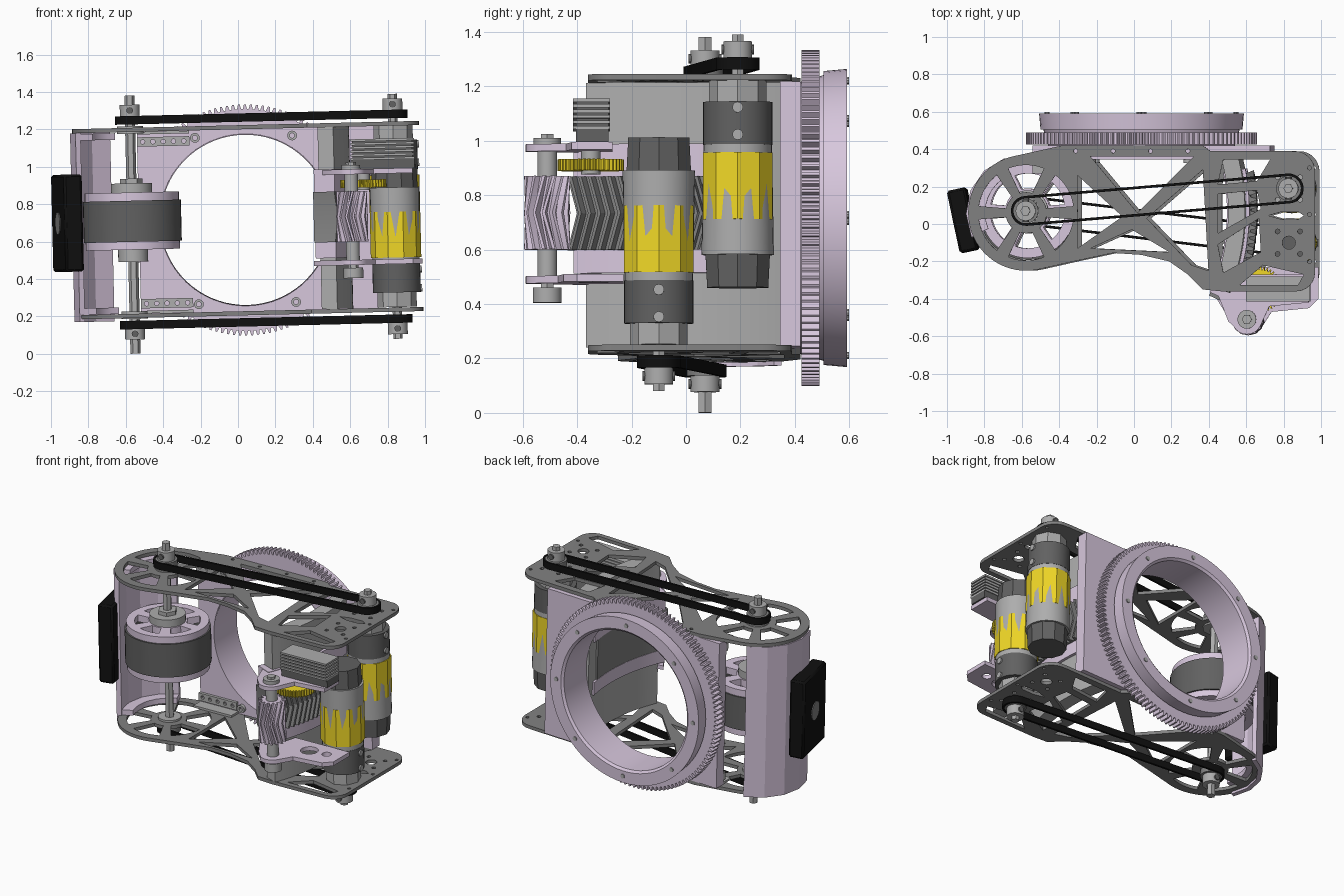
import bpy, bmesh
from math import sin, cos, pi, radians, degrees, atan2
from mathutils import Matrix

if "Cube" in bpy.data.objects:
    bpy.data.objects.remove(bpy.data.objects["Cube"])


def material(name, r, g, b):
    m = bpy.data.materials.new(name)
    m.diffuse_color = (r, g, b, 1)
    m.use_nodes = True
    m.node_tree.nodes["Principled BSDF"].inputs["Base Color"].default_value = m.diffuse_color
    return m


LILAC = material("lilac", .68, .57, .72)
YELLOW = material("yellow", .87, .68, .02)
BLACK = material("black", .005, .005, .005)
DARK = material("dark_grey", .12, .12, .12)
PLATE = material("plate_grey", .22, .22, .22)
LIGHT = material("light_grey", .42, .42, .42)
SWAP = {'Z': lambda p: p, 'Y': lambda p: (p[0], p[2], p[1]), 'X': lambda p: (p[2], p[0], p[1])}


def finish(name, me, mat, axis):
    bm = bmesh.new()
    bm.from_mesh(me)
    for v in bm.verts:
        v.co = SWAP[axis](tuple(v.co))
    bmesh.ops.remove_doubles(bm, verts=bm.verts, dist=1e-5)
    bmesh.ops.recalc_face_normals(bm, faces=bm.faces)
    bm.to_mesh(me)
    bm.free()
    ob = bpy.data.objects.new(name, me)
    bpy.context.collection.objects.link(ob)
    me.materials.clear()
    me.materials.append(mat)
    return ob


def loft(name, rings, mat, axis='Z', closed=False):
    n, k = len(rings[0]), len(rings)
    faces = [(i * n + j, i * n + (j + 1) % n, (i + 1) % k * n + (j + 1) % n, (i + 1) % k * n + j)
             for i in range(k if closed else k - 1) for j in range(n)]
    if not closed:
        faces += [tuple(range(n)), tuple(range((k - 1) * n, k * n))]
    me = bpy.data.meshes.new(name)
    me.from_pydata([p for r in rings for p in r], [], faces)
    return finish(name, me, mat, axis)


def arc(cx, cy, r, d0, d1, n):
    return [(cx + r * cos(radians(d0 + (d1 - d0) * i / n)), cy + r * sin(radians(d0 + (d1 - d0) * i / n)))
            for i in range(n + 1)]


def circle(cx, cy, r, n=32):
    return arc(cx, cy, r, 0, 360, n)[:-1]


def at(pts, z):
    return [(x, y, z) for x, y in pts]


def cyl(name, x, y, z0, z1, r, mat=LIGHT, axis='Z', n=32, r1=None):
    return loft(name, [at(circle(x, y, r, n), z0), at(circle(x, y, r1 or r, n), z1)], mat, axis)


def prism(name, outline, z0, z1, mat, axis='Z', holes=()):
    if not holes:
        return loft(name, [at(outline, z0), at(outline, z1)], mat, axis)
    cu = bpy.data.curves.new(name, 'CURVE')
    cu.dimensions, cu.fill_mode, cu.extrude = '2D', 'BOTH', (z1 - z0) / 2
    for pts in [outline, *holes]:
        s = cu.splines.new('POLY')
        s.points.add(len(pts) - 1)
        for p, (x, y) in zip(s.points, pts):
            p.co = (x, y, 0, 1)
        s.use_cyclic_u = True
    tmp = bpy.data.objects.new("tmp", cu)
    bpy.context.collection.objects.link(tmp)
    bpy.context.view_layer.update()
    me = bpy.data.meshes.new_from_object(tmp.evaluated_get(bpy.context.evaluated_depsgraph_get()))
    bpy.data.objects.remove(tmp)
    me.transform(Matrix.Translation((0, 0, (z0 + z1) / 2)))
    return finish(name, me, mat, axis)


def box(name, x0, x1, y0, y1, z0, z1, mat):
    return prism(name, [(x0, y0), (x1, y0), (x1, y1), (x0, y1)], z0, z1, mat)


def wedges(cx, cy, r0, r1, n, span):
    return [arc(cx, cy, r0, a - span * .4, a + span * .4, 4) + arc(cx, cy, r1, a + span / 2, a - span / 2, 8)
            for a in (360 * i / n + 30 for i in range(n))]


def sector(cx, cy, r0, r1, d0, d1, n=24):
    return arc(cx, cy, r0, d0, d1, n) + arc(cx, cy, r1, d1, d0, n)


def tooth_angles(teeth, step, depth, r):
    return [((i + f) * step, r - d) for i in range(teeth) for f, d in ((0, depth), (.3, depth), (.5, 0), (.8, 0))]


def gear(name, cx, cy, r, depth, hole, teeth, levels, mat, axis='Z'):
    pts = tooth_angles(teeth, 2 * pi / teeth, depth, r)
    rings = [[(cx + q * cos(a + t), cy + q * sin(a + t), z) for a, q in pts] for z, t in levels]
    rings += [[(cx + hole * cos(a), cy + hole * sin(a), z) for a, q in pts] for z in (levels[-1][0], levels[0][0])]
    return loft(name, rings, mat, axis, closed=True)


def collar(name, x, y, z0, z1):
    cyl(name, x, y, z0, z1, .053)
    cyl(name + "_screw", x, (z0 + z1) / 2, y - .06, y + .06, .018, DARK, 'Y', 12)


RX, RY = -.565, .07                      # roller shaft, also the hood centre
MOTORS = [("rear", .84, .19), ("front", .84, -.10)]

# top and bottom truss plates
outline = [(-.37, .42), (.38, .42), (.42, .39), (.84, .39)] + arc(.87, .28, .11, 75, 0, 6) + \
    arc(.88, -.26, .10, 0, -90, 6) + [(.48, -.36), (.38, -.35), (.30, -.27), (.20, -.20), (.05, -.165),
    (-.10, -.155), (-.31, -.2)] + arc(RX, .06, .31, -75, -260, 30)
holes = [[(-.22, .36), (.33, .36), (.03, .06)], [(-.29, .26), (-.05, .04), (-.29, -.13)],
         [(-.22, -.13), (0, -.03), (.20, -.15)], [(.08, .03), (.38, .29), (.41, -.25), (.32, -.22)],
         [(.49, .345), (.74, .345), (.67, .23), (.46, .21)], [(.46, .16), (.67, .18), (.69, .08), (.46, -.05)],
         [(.46, -.11), (.68, .03), (.69, -.15), (.49, -.26)], [(.58, -.325), (.89, -.325), (.92, -.27), (.70, -.22)],
         [(.73, .045), (.80, .065), (.89, .065), (.92, .045), (.89, .025), (.80, .025)]]
holes += wedges(RX, .06, .11, .255, 6, 44) + [circle(RX, RY, .04, 16)]
for _, mx, my in MOTORS:
    holes += [circle(mx, my, .035, 16)] + [circle(*p, .013, 8) for p in arc(mx, my, .085, 45, 315, 3)]
holes += [circle(x, .39, .011, 8) for x in (-.3, -.1, .1, .3)] + [circle(.95, y, .011, 8) for y in (-.2, .05, .3)]
prism("top_plate", outline, 1.20, 1.222, PLATE, holes=holes)
prism("bottom_plate", outline, .205, .227, PLATE, holes=holes)

# back frame, ring gear and flanged tube
GX, GZ = .04, .715
prism("back_frame", [(-.53, .227), (.74, .227), (.74, 1.2), (-.53, 1.2)], .345, .42, LILAC, 'Y',
      [circle(GX, GZ, .46, 64)])
gear("ring_gear", GX, GZ, .618, .025, .46, 120, [(.425, 0), (.49, 0)], LILAC, 'Y')
tube = [(.455, .345), (.50, .42), (.525, .505), (.54, .505), (.548, .592), (.47, .592), (.455, .58)]
loft("flange_tube", [at(circle(GX, GZ, r, 72), y) for r, y in tube], LILAC, 'Y', closed=True)
for i, (x, z) in enumerate(circle(GX, GZ, .505, 8)):
    cyl(f"flange_bolt_{i}", x, z, .585, .598, .014, LIGHT, 'Y', 10)
for x in (-.22, .30):
    for z in (.27, 1.16):
        prism("frame_bolt", circle(x, z, .026, 16), .325, .35, LIGHT, 'Y', [circle(x, z, .013, 12)])
for z in (.255, 1.12):
    prism("perforated_bracket", [(-.53, z), (-.25, z), (-.25, z + .05), (-.53, z + .05)], .325, .344, LIGHT, 'Y',
          [circle(-.5 + .055 * i, z + .025, .012, 10) for i in range(5)])
    zz = .228 if z < 1 else 1.185
    box("bracket_foot", -.53, -.25, .27, .345, zz, zz + .014, LIGHT)

# curved end guard with sensor box
guard = prism("end_guard", sector(RX - .012, .06, .28, .31, 110, 205, 4), .19, 1.2, LILAC)
for z in (.228, 1.16):
    prism("guard_flange", sector(RX, .06, .22, .29, 112, 203, 8), z, z + .035, LILAC)
sensor = box("sensor_box", -.05, .05, -.17, .17, -.26, .26, BLACK)
sensor.modifiers.new("bevel", 'BEVEL').width = .012
lens = cyl("sensor_lens", 0, 0, .04, .055, .06, PLATE)
for ob, rot in ((sensor, (0, 0, radians(12))), (lens, (0, -pi / 2, radians(12)))):
    ob.location, ob.rotation_euler = (-.912, .02, .72), rot

# roller on its hex shaft
cyl("roller_shaft", RX, RY, .014, 1.394, .027, n=6)
prism("roller_band", circle(RX, RY, .262, 48), .612, .832, DARK, holes=[circle(RX, RY, .225, 48)])
for name, z0, z1 in (("lower", .57, .613), ("upper", .831, .876)):
    prism(name + "_roller_wheel", circle(RX, RY, .252, 48), z0, z1, LILAC, holes=wedges(RX, RY, .12, .20, 6, 40))
cyl("roller_core", RX, RY, .60, .84, .11, LILAC)
cyl("upper_hub", RX, RY, .87, .925, .11)
cyl("upper_hub_cap", RX, RY, .92, .95, .06, n=6)
cyl("lower_hub", RX, RY, .505, .575, .08)
for z in (1.285, .09):
    collar("shaft_collar", RX, RY, z, z + .06)
for z in (1.19, .2):
    cyl("shaft_bearing", RX, RY, z, z + .04, .07)

# drive motors; the front one is the rear one turned over
for tag, mx, my in MOTORS:
    f = (lambda z: z) if tag == "rear" else (lambda z: 1.43 - z)
    cyl(tag + "_motor_mount", mx, my, f(1.2), f(1.12), .105, LIGHT, n=8)
    cyl(tag + "_motor_gearbox", mx, my, f(1.122), f(.965), .128, DARK)
    cyl(tag + "_motor_body", mx, my, f(.965), f(.56), .126, LIGHT, r1=.133)
    cyl(tag + "_motor_sleeve", mx, my, f(.935), f(.69), .135, YELLOW, n=10)
    cyl(tag + "_motor_cap", mx, my, f(.57), f(.44), .125, DARK, n=10, r1=.118)
    cyl(tag + "_motor_shaft", mx, my, f(1.19), f(1.37), .025, n=6)
    collar(tag + "_motor_collar", mx, my, *sorted((f(1.285), f(1.345))))
    for z in (1.0, 1.1):
        cyl(tag + "_gearbox_screw", my, f(z), mx + .1, mx + .136, .02, LIGHT, 'X', 12)

    # belt and pulleys
    z0, z1 = sorted((f(1.24), f(1.285)))
    d = degrees(atan2(my - RY, mx - RX))
    loop = [arc(mx, my, r, d - 90, d + 90, 12) + arc(RX, RY, r, d + 90, d + 270, 12) for r in (.08, .066)]
    prism(tag + "_belt", loop[0], z0, z1, BLACK, holes=[loop[1]])
    for px, py in ((mx, my), (RX, RY)):
        cyl(tag + "_pulley", px, py, z0 + .004, z1 - .002, .067, PLATE)

# curved hood wall, two lilac bands and toothed rack around the roller centre
prism("hood_wall", sector(RX, RY, 1.08, 1.17, -22, 14.5), .228, 1.2, LIGHT)
for z0, z1 in ((.50, .585), (.855, .975)):
    prism("hood_band", sector(RX, RY, 1.068, 1.188, -24, 11), z0, z1, LILAC)
step = radians(1.78)
rack = tooth_angles(19, step, .03, 1.225)
rings = []
for z, t in ((.585, 0), (.72, step), (.855, 0)):
    pts = [(a + t - radians(25), q) for a, q in rack]
    pts += [(a - t, 1.07) for a, q in reversed(pts)]
    rings.append([(RX + q * cos(a), RY + q * sin(a), z) for a, q in pts])
loft("hood_rack", rings, PLATE)

# herringbone pinion, brackets and small servo drive
PX, PY = .61, -.51
gear("pinion", PX, PY, .085, .025, .02, 14, [(.585, 0), (.72, -.45), (.855, 0)], LILAC)
cyl("pinion_shaft", PX, PY, .40, 1.01, .027, n=6)
cyl("pinion_lower_collar", PX, PY, .39, .445, .053)
cyl("pinion_lower_spacer", PX, PY, .485, .585, .036)
cyl("pinion_upper_spacer", PX, PY, .855, .95, .036)
cyl("pinion_upper_collar", PX, PY, .97, .995, .05)
low = [(.40, -.34), (.51, -.52)] + arc(PX, PY, .08, 210, 330, 8) + [(.73, -.47), (.93, -.45), (.98, -.40),
      (.98, -.23), (.58, -.23), (.56, -.30)]
prism("lower_bracket", low, .46, .487, LILAC, holes=[circle(.76, -.34, .055, 20), circle(.88, -.33, .03, 16)])
high = [(.44, -.34), (.51, -.52)] + arc(PX, PY, .08, 210, 330, 8) + [(.73, -.44), (.94, -.42), (.94, -.27), (.52, -.27)]
prism("upper_bracket", high, .945, .972, LILAC)
gear("servo_gear", .675, -.35, .122, .016, .03, 40, [(.873, 0), (.915, 0)], YELLOW)
cyl("servo_shaft", .675, -.35, .86, .98, .035)
box("servo_base", .61, .95, -.405, -.285, .972, 1.02, DARK)
box("servo_core", .62, .94, -.405, -.285, 1.02, 1.125, DARK)
for i in range(6):
    z = 1.02 + .02 * i
    box(f"servo_fin_{i}", .61, .95, -.415, -.28, z, z + .012, LIGHT)

# slight roll of the whole assembly, then smooth shading (the guard stays faceted)
bpy.context.view_layer.update()
pivot = Matrix.Translation((0, 0, .72))
roll = pivot @ Matrix.Rotation(-.024, 4, 'Y') @ pivot.inverted()
for ob in bpy.context.scene.objects:
    ob.matrix_world = roll @ ob.matrix_world
    ob.select_set(ob != guard)
bpy.context.view_layer.objects.active = lens
bpy.ops.object.shade_smooth_by_angle(angle=radians(30))
